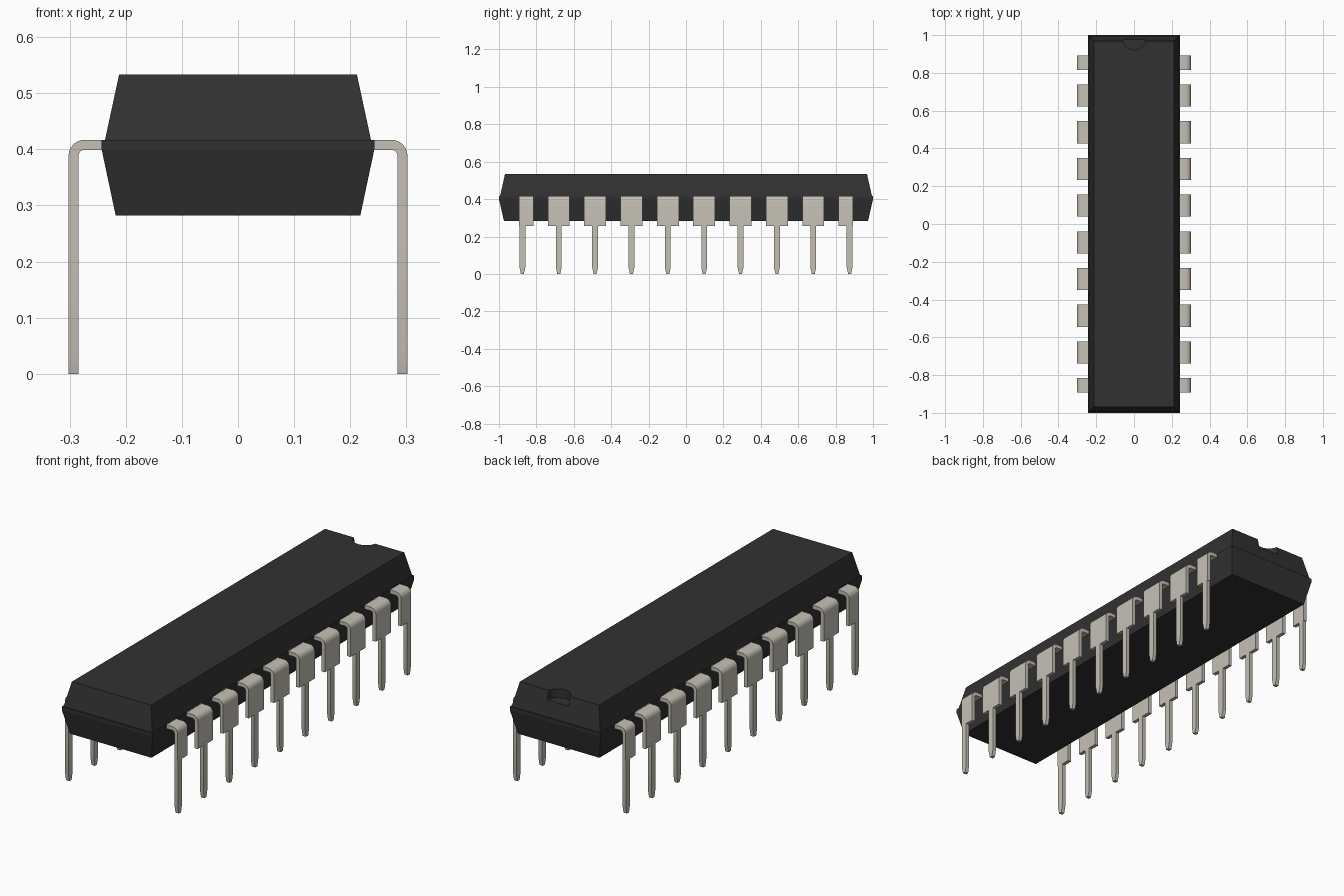
import bpy, bmesh, math
from mathutils import Vector

cube = bpy.data.objects.get("Cube")
if cube:
    bpy.data.objects.remove(cube)


def material(name, rgb):
    m = bpy.data.materials.new(name)
    m.use_nodes = True
    m.diffuse_color = (*rgb, 1)
    m.node_tree.nodes["Principled BSDF"].inputs["Base Color"].default_value = (*rgb, 1)
    return m


BLACK = material("black plastic", (0.031, 0.031, 0.031))
TIN = material("tinned metal", (0.56, 0.53, 0.47))


def make_object(name, bm, mat):
    bmesh.ops.recalc_face_normals(bm, faces=bm.faces)
    mesh = bpy.data.meshes.new(name)
    bm.to_mesh(mesh)
    bm.free()
    mesh.materials.append(mat)
    obj = bpy.data.objects.new(name, mesh)
    bpy.context.collection.objects.link(obj)
    return obj


def extrude(bm, outline, offset):
    """Add a solid made by pushing a flat outline along an offset."""
    face = bm.faces.new([bm.verts.new(p) for p in outline])
    new = bmesh.ops.extrude_face_region(bm, geom=[face], use_keep_orig=True)
    verts = [v for v in new["geom"] if isinstance(v, bmesh.types.BMVert)]
    bmesh.ops.translate(bm, verts=verts, vec=Vector(offset))


# Body: stacked rectangles (z, half width, half length) with a parting-line step
SECTIONS = [(0.282, 0.218, 0.973), (0.400, 0.243, 1.0), (0.417, 0.243, 1.0),
            (0.417, 0.237, 0.994), (0.533, 0.212, 0.968)]
bm = bmesh.new()
rings = [[bm.verts.new((sx * w, sy * l, z)) for sx, sy in ((-1, -1), (1, -1), (1, 1), (-1, 1))]
         for z, w, l in SECTIONS]
for low, high in zip(rings, rings[1:]):
    for i in range(4):
        j = (i + 1) % 4
        bm.faces.new((low[i], low[j], high[j], high[i]))
bm.faces.new(rings[0][::-1])
bm.faces.new(rings[-1])
body = make_object("body", bm, BLACK)

# Half-round orientation notch in the top at the back end
bm = bmesh.new()
bmesh.ops.create_cone(bm, cap_ends=True, segments=32, radius1=0.058, radius2=0.058, depth=0.1)
bmesh.ops.translate(bm, verts=bm.verts, vec=(0, 0.98, 0.54))
cutter = make_object("notch_cutter", bm, BLACK)
cutter.hide_render = True
cutter.hide_set(True)
cut = body.modifiers.new("notch", "BOOLEAN")
cut.operation = "DIFFERENCE"
cut.solver = "EXACT"
cut.object = cutter
bpy.context.view_layer.objects.active = body
bpy.ops.object.modifier_apply(modifier="notch")
bpy.data.objects.remove(cutter)

# Pins: bent shoulder plus narrow tapered leg, mirrored to both sides
X_OUT, X_IN, Z_TOP, Z_UNDER, Z_STEP = 0.302, 0.284, 0.417, 0.399, 0.257
BEND_R, BEND_N = 0.028, 6
LEG, TIP, WIDE, END = 0.0155, 0.008, 0.0585, 0.018
PITCH = 0.1944


def arc(radius):
    cx, cz = X_OUT - BEND_R, Z_TOP - BEND_R
    steps = [math.pi / 2 * (1 - i / BEND_N) for i in range(BEND_N + 1)]
    return [(cx + radius * math.cos(a), cz + radius * math.sin(a)) for a in steps]


shoulder = ([(0.2, Z_TOP)] + arc(BEND_R) + [(X_OUT, Z_STEP), (X_IN, Z_STEP)]
            + arc(BEND_R - (X_OUT - X_IN))[::-1] + [(0.2, Z_UNDER)])
leg = [(-LEG, Z_STEP), (LEG, Z_STEP), (LEG, 0.035), (TIP, 0), (-TIP, 0), (-LEG, 0.035)]

for n in range(10):
    y = (n - 4.5) * PITCH
    # The end pins have a shoulder on their inner side only
    front = END if n == 0 else WIDE
    back = END if n == 9 else WIDE
    bm = bmesh.new()
    extrude(bm, [(x, y - front, z) for x, z in shoulder], (0, front + back, 0))
    extrude(bm, [(X_IN, y + dy, z) for dy, z in leg], (X_OUT - X_IN, 0, 0))
    pin = make_object(f"pin_pair_{n + 1}", bm, TIN)
    pin.modifiers.new("mirror", "MIRROR").use_axis = (True, False, False)
    bpy.ops.object.select_all(action="DESELECT")
    pin.select_set(True)
    bpy.context.view_layer.objects.active = pin
    bpy.ops.object.shade_smooth_by_angle(angle=math.radians(30))
